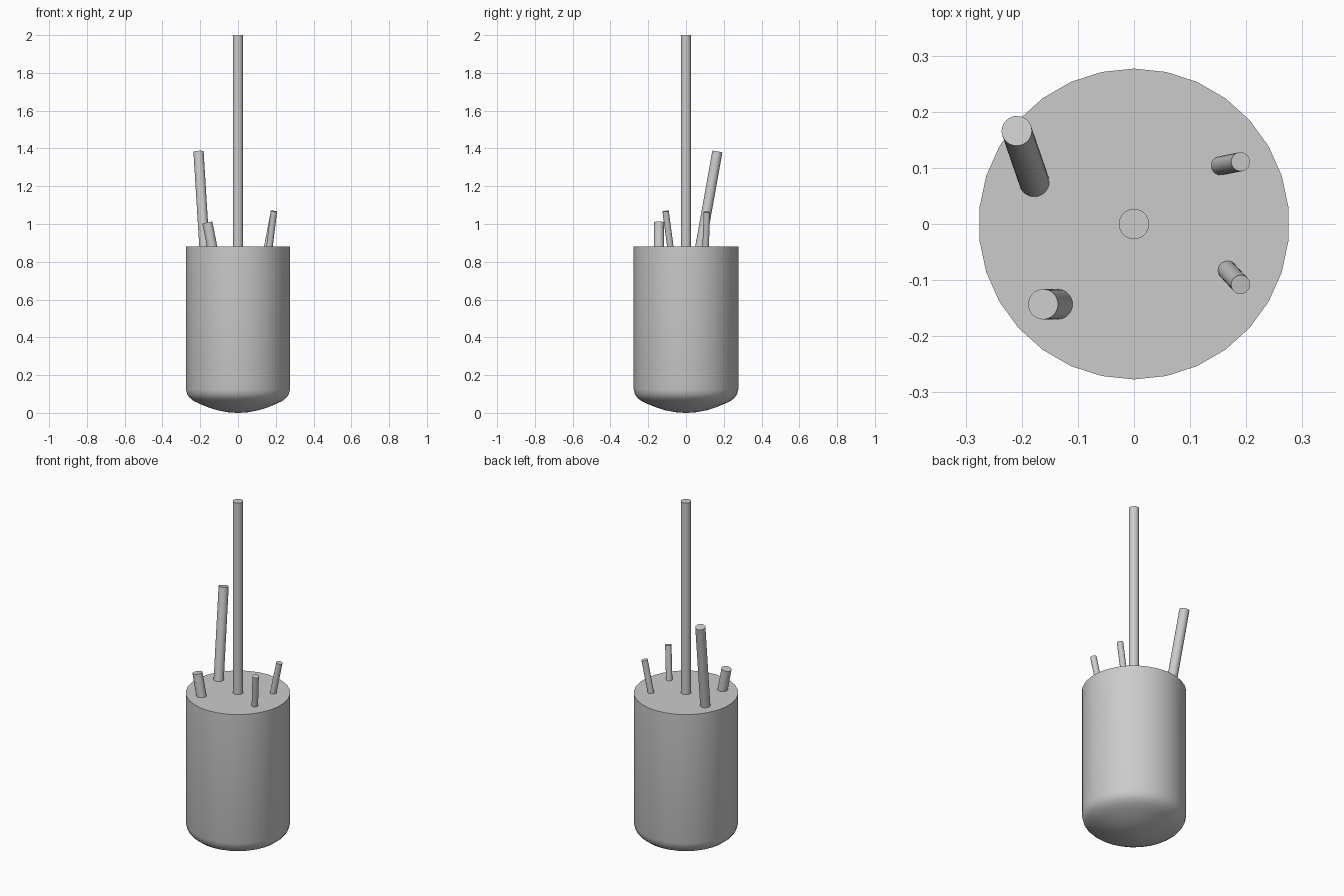
import bpy, bmesh, math
from mathutils import Vector

if "Cube" in bpy.data.objects:
    bpy.data.objects.remove(bpy.data.objects["Cube"])

SIDES = 30
TANK_R, TANK_TOP = 0.277, 0.88


def finish(obj):
    bpy.ops.object.select_all(action='DESELECT')
    obj.select_set(True)
    bpy.context.view_layer.objects.active = obj
    bpy.ops.object.shade_smooth_by_angle(angle=math.radians(35))


def lathe(name, profile):
    """Revolve (radius, z) points around z, closing both ends."""
    bm = bmesh.new()
    rings = []
    for r, z in profile:
        rings.append([bm.verts.new((r * math.sin(2 * math.pi * i / SIDES),
                                    r * math.cos(2 * math.pi * i / SIDES), z))
                      for i in range(SIDES)])
    for a, b in zip(rings, rings[1:]):
        for i in range(SIDES):
            j = (i + 1) % SIDES
            bm.faces.new((a[i], a[j], b[j], b[i]))
    bm.faces.new(rings[0])
    bm.faces.new(rings[-1])
    bmesh.ops.recalc_face_normals(bm, faces=bm.faces)
    mesh = bpy.data.meshes.new(name)
    bm.to_mesh(mesh)
    bm.free()
    obj = bpy.data.objects.new(name, mesh)
    bpy.context.collection.objects.link(obj)
    finish(obj)


def pipe(name, base, top, radius):
    """Straight pipe leaving the tank lid at base, sunk slightly into it."""
    a = Vector((*base, TANK_TOP))
    b = Vector(top)
    d = (b - a).normalized()
    a -= d * 0.02
    bpy.ops.mesh.primitive_cylinder_add(vertices=32, radius=radius,
                                        depth=(b - a).length, location=(a + b) / 2)
    obj = bpy.context.object
    obj.name = name
    obj.rotation_euler = d.to_track_quat('Z', 'Y').to_euler()
    finish(obj)


# Tank: shallow dished bottom, rounded knuckle, straight wall, flat lid
lathe("tank", [(0.01, 0.0), (0.06, 0.004), (0.11, 0.014), (0.16, 0.03),
               (0.205, 0.048), (0.236, 0.063), (0.256, 0.079),
               (0.27, 0.097), (TANK_R, 0.125), (TANK_R, TANK_TOP)])

# Pipes rising from the lid
pipe("central_pipe", (0, 0), (0, 0, 2.0), 0.027)
pipe("tall_side_pipe", (-0.178, 0.076), (-0.209, 0.166, 1.383), 0.027)
pipe("short_side_pipe", (-0.137, -0.143), (-0.162, -0.143, 1.008), 0.027)
pipe("thin_pipe_back", (0.155, 0.104), (0.19, 0.111, 1.063), 0.017)
pipe("thin_pipe_front", (0.167, -0.083), (0.19, -0.108, 1.068), 0.017)
